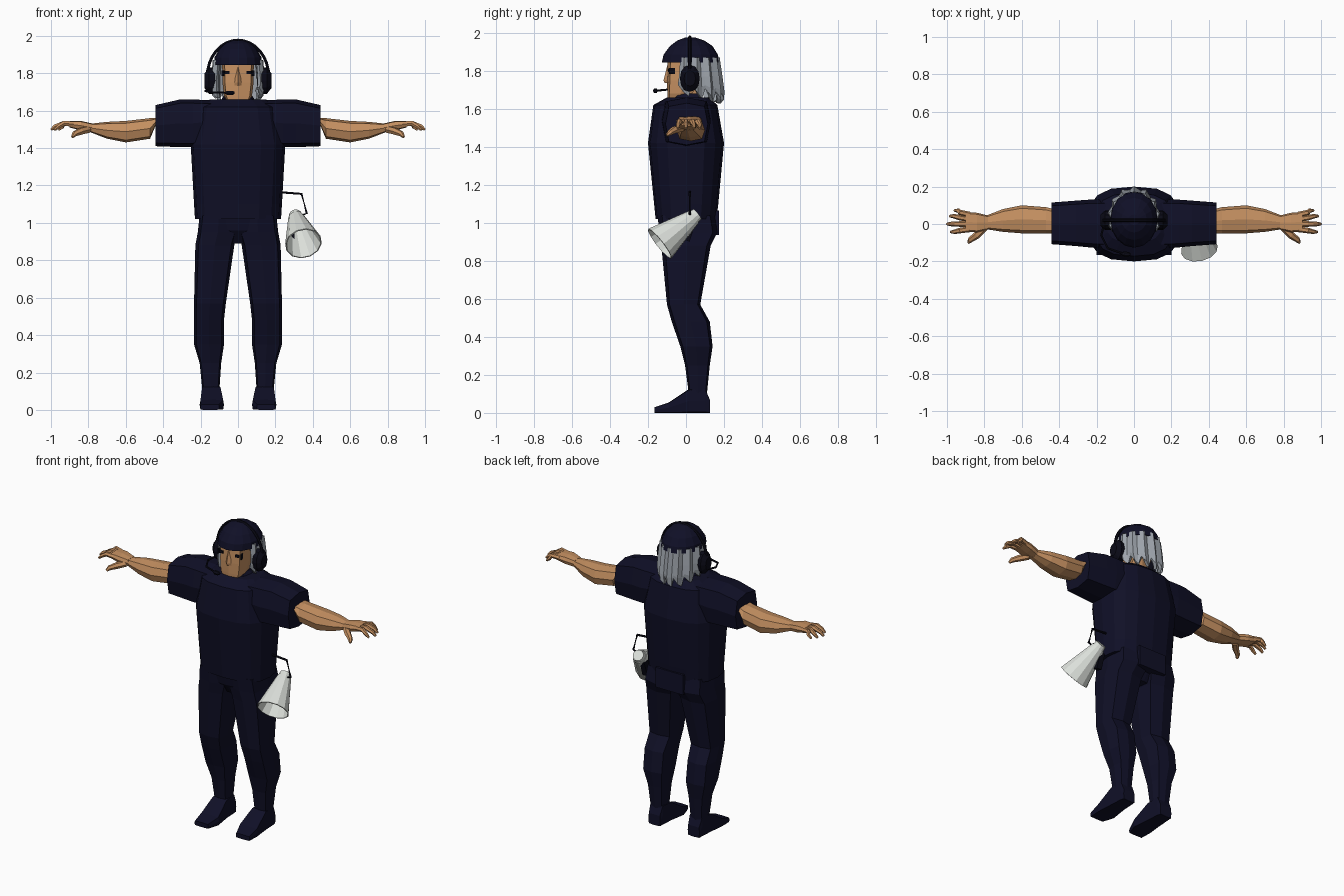
import bpy, bmesh, math
from mathutils import Vector, Matrix

cube = bpy.data.objects.get("Cube")
if cube:
    bpy.data.objects.remove(cube, do_unlink=True)


def material(name, r, g, b):
    mat = bpy.data.materials.new(name)
    mat.use_nodes = True
    mat.diffuse_color = (r, g, b, 1)
    bsdf = next(n for n in mat.node_tree.nodes if n.type == 'BSDF_PRINCIPLED')
    bsdf.inputs["Base Color"].default_value = (r, g, b, 1)
    return mat


NAVY = material("navy cloth", .005, .005, .02)
BLACK = material("black plastic", .003, .003, .008)
SKIN = material("skin", .56, .28, .12)
GREY = material("grey hair", .34, .37, .41)
WHITE = material("white plastic", .72, .75, .71)


def finish(name, bm, mat):
    """Turn a bmesh into a flat shaded object."""
    bmesh.ops.recalc_face_normals(bm, faces=bm.faces)
    mesh = bpy.data.meshes.new(name)
    bm.to_mesh(mesh)
    bm.free()
    mesh.materials.append(mat)
    obj = bpy.data.objects.new(name, mesh)
    bpy.context.collection.objects.link(obj)
    return obj


def skin_rings(name, rings, mat, caps=True):
    """Bridge consecutive rings of points with quads."""
    bm = bmesh.new()
    loops = [[bm.verts.new(p) for p in ring] for ring in rings]
    for low, high in zip(loops, loops[1:]):
        for i in range(len(low)):
            j = (i + 1) % len(low)
            bm.faces.new((low[i], low[j], high[j], high[i]))
    if caps:
        bm.faces.new(loops[0])
        bm.faces.new(loops[-1])
    return finish(name, bm, mat)


def loft(name, axis, sections, mat, n=8, power=.5, side=1, caps=True):
    """Sections hold a position on the axis, then the bounds of both cross directions."""
    rings = []
    for t, a0, a1, b0, b1 in sections:
        ring = []
        for i in range(n):
            ang = math.tau * i / n
            c, s = round(math.cos(ang), 4), round(math.sin(ang), 4)
            a = (a0 + a1) / 2 + (a1 - a0) / 2 * math.copysign(abs(c) ** power, c)
            b = (b0 + b1) / 2 + (b1 - b0) / 2 * math.copysign(abs(s) ** power, s)
            x, y, z = {'X': (t, a, b), 'Y': (a, t, b), 'Z': (a, b, t)}[axis]
            ring.append((x * side, y, z))
        rings.append(ring)
    return skin_rings(name, rings, mat, caps)


def tube(name, points, radii, mat, n=6, side=1, caps=True):
    """Sweep a polygon along a path with a radius at each point."""
    pts = [Vector((x * side, y, z)) for x, y, z in points]
    rings = []
    for i, p in enumerate(pts):
        way = pts[min(i + 1, len(pts) - 1)] - pts[max(i - 1, 0)]
        rot = way.to_track_quat('Z', 'Y')
        rings.append([p + rot @ Vector((math.cos(math.tau * k / n), math.sin(math.tau * k / n), 0)) * radii[i]
                      for k in range(n)])
    return skin_rings(name, rings, mat, caps)


def box(name, centre, size, mat, turn=0, axis='Z'):
    bm = bmesh.new()
    place = Matrix.Translation(centre) @ Matrix.Rotation(turn, 4, axis) @ Matrix.Diagonal((*size, 1))
    bmesh.ops.create_cube(bm, size=1, matrix=place)
    return finish(name, bm, mat)


# Shirt and hips
loft("shirt", 'Z', [
    (1.02, -.23, .23, -.16, .16), (1.1, -.235, .235, -.168, .17),
    (1.42, -.253, .253, -.2, .2), (1.62, -.215, .215, -.172, .165),
    (1.66, -.15, .15, -.1, .12)], NAVY, n=16, power=.75)
loft("collar", 'Z', [(1.63, -.11, .11, -.09, .11), (1.68, -.075, .075, -.05, .07)], NAVY)
loft("hips", 'Z', [
    (.89, -.06, .06, -.08, .09), (.96, -.2, .2, -.13, .14),
    (1.06, -.21, .21, -.15, .15)], NAVY, n=12)
box("belt_pouch", (0, .148, 1.0), (.2, .05, .13), NAVY)

# Limbs
for side, word in ((1, "left"), (-1, "right")):
    loft(word + "_leg", 'Z', [
        (1.04, .0, .205, -.15, .15), (.95, .0, .215, -.14, .165),
        (.88, .02, .228, -.13, .13), (.57, .065, .235, -.1, .075),
        (.48, .075, .236, -.075, .125), (.35, .075, .235, -.03, .14),
        (.25, .09, .205, -.005, .125), (.1, .1, .19, .015, .11)], NAVY, side=side)
    loft(word + "_shoe", 'Y', [
        (.125, .1, .185, 0, .07), (.1, .095, .19, 0, .13), (.015, .09, .195, 0, .125),
        (-.09, .075, .205, 0, .055), (-.165, .1, .2, 0, .03)], NAVY, power=.2, side=side)
    loft(word + "_sleeve", 'X', [
        (.14, -.13, .13, 1.43, 1.655), (.24, -.125, .13, 1.405, 1.66),
        (.31, -.118, .125, 1.405, 1.66), (.44, -.108, .115, 1.41, 1.63)], NAVY, side=side)
    loft(word + "_forearm", 'X', [
        (.43, -.05, .08, 1.545, 1.56), (.47, -.05, .09, 1.45, 1.56),
        (.6, -.05, .1, 1.43, 1.545), (.7, -.042, .08, 1.45, 1.54),
        (.79, -.028, .045, 1.485, 1.53)], SKIN, power=.7, side=side)
    loft(word + "_palm", 'X', [
        (.78, -.03, .045, 1.485, 1.532), (.84, -.045, .06, 1.495, 1.545),
        (.9, -.04, .065, 1.51, 1.545)], SKIN, power=.5, side=side)
    tube(word + "_thumb", [(.8, -.02, 1.5), (.84, -.06, 1.49), (.875, -.085, 1.475), (.885, -.1, 1.46)],
         (.02, .02, .015, .008), SKIN, side=side)
    for finger, base, tip, reach in (("index", -.028, -.042, .98), ("middle", 0, 0, 1.0),
                                     ("ring", .026, .042, .985), ("little", .05, .072, .96)):
        mid = (base + tip) / 2
        tube(word + "_" + finger + "_finger",
             [(.88, base, 1.527), (.93, mid, 1.533), (reach - .02, tip, 1.515), (reach, tip, 1.497)],
             (.016, .015, .012, .007), SKIN, side=side)

# Head and face
loft("neck", 'Z', [(1.6, -.06, .06, -.03, .08), (1.75, -.06, .06, -.04, .08)], SKIN)
loft("head", 'Z', [
    (1.637, -.055, .055, -.095, -.01), (1.68, -.075, .075, -.098, .04),
    (1.75, -.083, .083, -.1, .09), (1.87, -.085, .085, -.095, .1)], SKIN)
loft("nose", 'Z', [
    (1.735, -.02, .02, -.112, -.08), (1.75, -.018, .018, -.118, -.08),
    (1.83, -.008, .008, -.098, -.08)], SKIN, n=4, power=1)
for side, word in ((1, "left"), (-1, "right")):
    box(word + "_eye", (side * .079, -.074, 1.8), (.008, .03, .032), BLACK, side * .35)
    box(word + "_eye_front", (side * .058, -.0895, 1.803), (.026, .008, .016), BLACK, side * .2)

# Hair: a curved curtain with alternating lock tips
bm = bmesh.new()
rows = []
count = 27
for z, wide, deep in ((1.87, .115, .125), (1.77, .125, .14), (1.69, .125, .15), (1.64, .118, .15)):
    row = []
    for i in range(count):
        ang = math.radians(-25 + 230 * i / (count - 1))
        back = max(0, math.sin(ang))
        lock = (0, .012, -.004)[i % 3]
        drop = 0
        if z < 1.7:
            drop = (.045, .01, -.012)[i % 3] * (1 if z < 1.66 else .3) + (1 - back) * .04
        row.append(bm.verts.new(((wide + lock) * math.cos(ang), .03 + (deep + lock) * math.sin(ang), z + drop)))
    rows.append(row)
for upper, lower in zip(rows, rows[1:]):
    for i in range(count - 1):
        bm.faces.new((upper[i], lower[i], lower[i + 1], upper[i + 1]))
hair = finish("hair", bm, GREY)
thick = hair.modifiers.new("thickness", 'SOLIDIFY')
thick.thickness = .02
thick.offset = 0

# Helmet and headset
loft("helmet", 'Z', [
    (1.845, -.128, .128, -.127, .175), (1.885, -.125, .125, -.118, .168),
    (1.93, -.1, .1, -.085, .14), (1.96, -.068, .068, -.045, .095),
    (1.975, -.03, .03, -.005, .05)], NAVY, n=16, power=1)
arc = [math.pi * i / 16 for i in range(17)]
tube("headband", [(.165 * math.cos(a), .02, 1.78 + .197 * math.sin(a)) for a in arc],
     [.009] * len(arc), BLACK)
for side, word in ((1, "left"), (-1, "right")):
    loft(word + "_earcup", 'X', [
        (.105, -.02, .06, 1.71, 1.81), (.12, -.032, .072, 1.69, 1.83),
        (.155, -.032, .072, 1.69, 1.83), (.178, -.01, .05, 1.72, 1.8)],
        BLACK, n=12, power=.9, side=side)
tube("microphone_boom", [(-.16, 0, 1.71), (-.175, -.06, 1.705), (-.14, -.13, 1.698), (-.05, -.16, 1.695)],
     [.006] * 4, BLACK)
tube("microphone", [(-.07, -.157, 1.695), (-.055, -.16, 1.695), (-.03, -.162, 1.695), (-.018, -.162, 1.695)],
     (.006, .013, .013, .006), BLACK)

# Megaphone hung at the left hip
bell = tube("megaphone_bell", [(.31, .04, 1.03), (.35, -.138, .89)], (.042, .1), WHITE, n=12, caps=False)
wall = bell.modifiers.new("thickness", 'SOLIDIFY')
wall.thickness = .006
tube("megaphone_back", [(.306, .06, 1.045), (.312, .03, 1.022)], (.034, .04), WHITE, n=12)
box("megaphone_handle", (.285, .015, .955), (.035, .04, .1), BLACK, -.3, 'X')
tube("megaphone_strap", [(.21, .02, 1.165), (.34, .02, 1.155), (.368, .02, 1.05), (.33, .02, 1.04)],
     [.007] * 4, BLACK)
